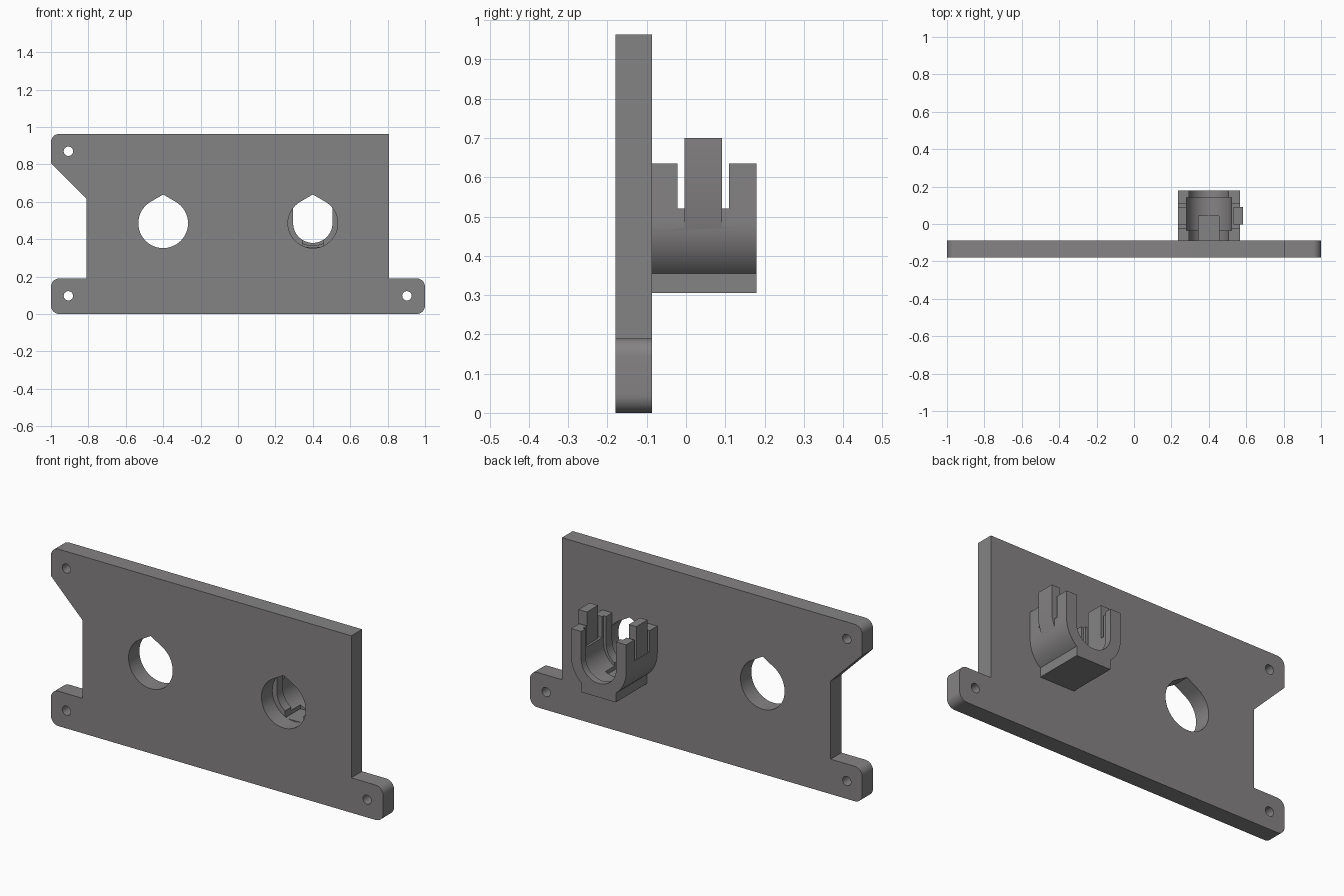
import bpy, bmesh, math

if "Cube" in bpy.data.objects:
    bpy.data.objects.remove(bpy.data.objects["Cube"])

CX, CZ = 0.4, 0.485           # holder bore axis
Y0, Y1, Y2 = -0.18, -0.087, 0.18  # plate front, plate back, holder back

grey = bpy.data.materials.new("mid_grey")
grey.diffuse_color = (0.235, 0.227, 0.23, 1)
grey.use_nodes = True
grey.node_tree.nodes["Principled BSDF"].inputs["Base Color"].default_value = grey.diffuse_color


def arc(cx, cz, r, a0, a1, n):
    """Points of an arc in the xz plane, angles in degrees."""
    return [(cx + r * math.cos(math.radians(a0 + (a1 - a0) * i / n)),
             cz + r * math.sin(math.radians(a0 + (a1 - a0) * i / n))) for i in range(n + 1)]


def prism(name, pts, y0, y1):
    """Extrude an xz outline along y."""
    bm = bmesh.new()
    face = bm.faces.new([bm.verts.new((x, y0, z)) for x, z in pts])
    new = bmesh.ops.extrude_face_region(bm, geom=[face])["geom"]
    bmesh.ops.translate(bm, vec=(0, y1 - y0, 0),
                        verts=[v for v in new if isinstance(v, bmesh.types.BMVert)])
    bmesh.ops.recalc_face_normals(bm, faces=bm.faces)
    mesh = bpy.data.meshes.new(name)
    bm.to_mesh(mesh)
    bm.free()
    mesh.materials.append(grey)
    ob = bpy.data.objects.new(name, mesh)
    bpy.context.collection.objects.link(ob)
    return ob


def box(name, x0, x1, y0, y1, z0, z1):
    return prism(name, [(x0, z0), (x1, z0), (x1, z1), (x0, z1)], y0, y1)


def combine(ob, others, op):
    """Apply a boolean with each helper, then remove the helper."""
    bpy.context.view_layer.objects.active = ob
    for other in others:
        mod = ob.modifiers.new("bool", 'BOOLEAN')
        mod.operation, mod.solver, mod.object = op, 'EXACT', other
        bpy.ops.object.modifier_apply(modifier=mod.name)
        bpy.data.objects.remove(other)


def smooth(ob):
    bpy.ops.object.select_all(action='DESELECT')
    ob.select_set(True)
    bpy.context.view_layer.objects.active = ob
    bpy.ops.object.shade_smooth_by_angle(angle=math.radians(25))


# Mounting plate with rounded ears
R = 0.045
outline = (arc(-1 + R, R, R, 180, 270, 8) + arc(1 - R, R, R, 270, 360, 8)
           + arc(1 - R, 0.19 - R, R, 0, 90, 8)
           + [(0.808, 0.19), (0.808, 0.963)]
           + arc(-1 + R, 0.963 - R, R, 90, 180, 8)
           + [(-1, 0.805), (-0.81, 0.615), (-0.81, 0.19)]
           + arc(-1 + R, 0.19 - R, R, 90, 180, 8))
plate = prism("mounting_plate", outline, Y0, Y1)

# Screw holes and two teardrop openings
cuts = [prism("screw_cutter", arc(x, z, 0.025, 0, 345, 23), Y0 - 0.1, Y1 + 0.1)
        for x, z in [(-0.907, 0.87), (-0.907, 0.097), (0.903, 0.097)]]
for x in (-CX, CX):
    drop = arc(x, CZ, 0.133, 120, 420, 40) + [(x, CZ + 0.133 / math.cos(math.radians(30)))]
    cuts.append(prism("teardrop_cutter", drop, Y0 - 0.1, Y1 + 0.1))
combine(plate, cuts, 'DIFFERENCE')
smooth(plate)

# U-shaped cradle with a flat foot
TOP, RO, RI = 0.635, 0.166, 0.105
a = math.degrees(math.asin(0.13 / RO))
w = RO * math.cos(math.radians(a))
u_shape = ([(CX + RO, TOP)] + arc(CX, CZ, RO, 0, -a, 12)
           + [(CX + w, 0.305), (CX - w, 0.305)]
           + arc(CX, CZ, RO, 180 + a, 180, 12)
           + [(CX - RO, TOP), (CX - RI, TOP)]
           + arc(CX, CZ, RI, 180, 360, 32) + [(CX + RI, TOP)])
cradle = prism("cradle", u_shape, Y1, Y2)

# Wider inner pocket, clip gap and floor notch
pocket = [(CX - 0.12, 0.9)] + arc(CX, CZ, 0.12, 180, 360, 32) + [(CX + 0.12, 0.9)]
combine(cradle, [
    prism("pocket_cutter", pocket, -0.035, 0.142),
    box("clip_gap_cutter", 0.1, 0.7, -0.022, 0.11, 0.52, 0.9),
    box("notch_cutter", CX - 0.055, CX + 0.055, Y1 - 0.05, 0.043, 0.357, 0.45),
], 'DIFFERENCE')

# Spring clips, the outer one leaning out past the arm
combine(cradle, [
    box("inner_clip", CX - RO + 0.001, CX - 0.12, -0.004, 0.092, 0.47, 0.70),
    prism("outer_clip", [(0.532, 0.47), (0.556, 0.44), (0.583, 0.53),
                         (0.583, 0.70), (0.532, 0.70)], -0.004, 0.092),
], 'UNION')
smooth(cradle)
